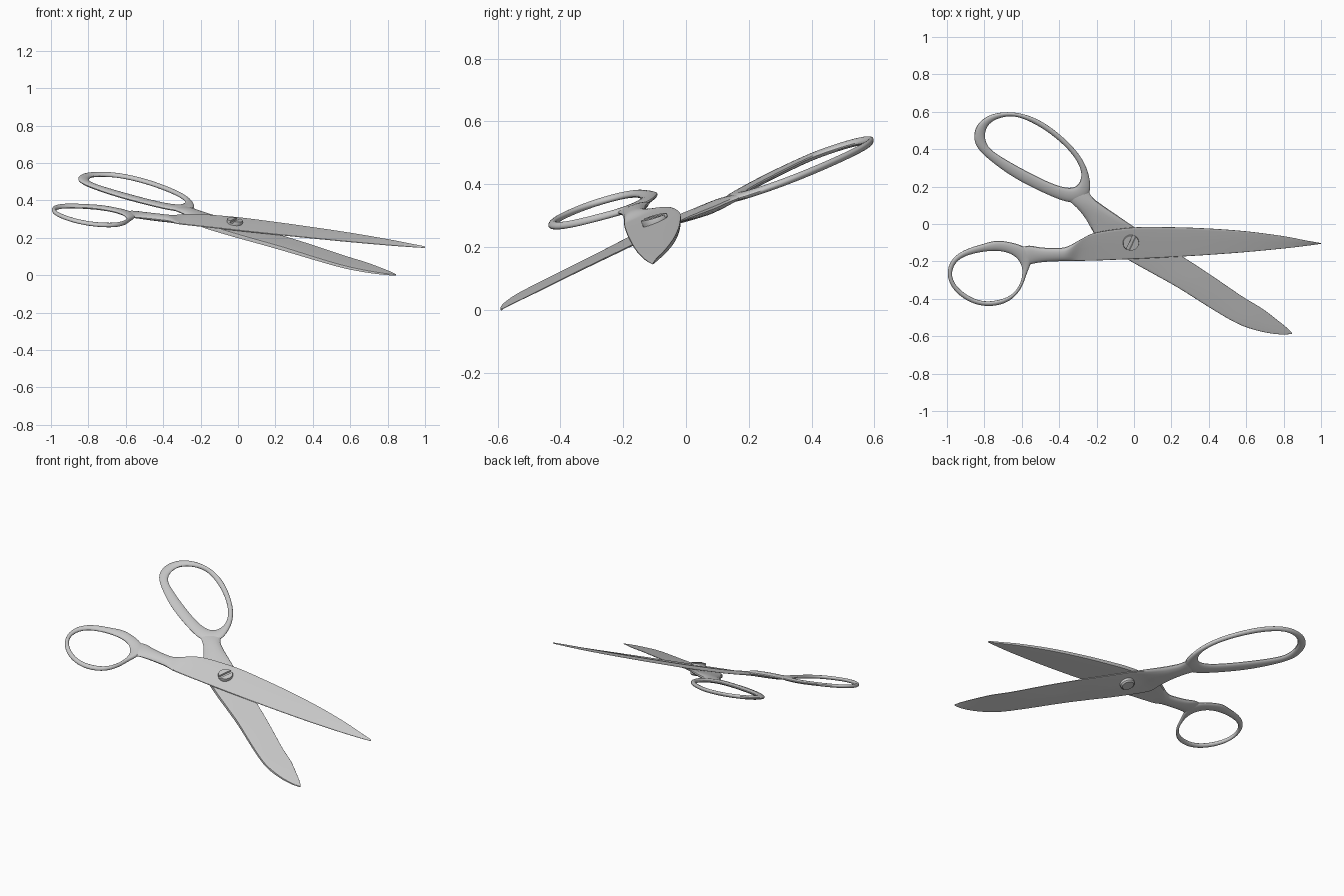
import bpy, bmesh, math
from mathutils import Vector

if "Cube" in bpy.data.objects:
    bpy.data.objects.remove(bpy.data.objects["Cube"])

steel = bpy.data.materials.new("steel_grey")
steel.diffuse_color = (0.58, 0.58, 0.58, 1)
steel.use_nodes = True
steel.node_tree.nodes["Principled BSDF"].inputs["Base Color"].default_value = steel.diffuse_color

# The two halves lie in slightly different tilted planes
def upper_plane(x, y): return 0.305 - 0.124 * x + 0.300 * y
def lower_plane(x, y): return 0.277 - 0.098 * x + 0.330 * y

def smooth_rows(rows, closed, steps=5):
    """Catmull-Rom interpolation of rows of numbers; closed loops are also relaxed."""
    n, out = len(rows), []
    get = lambda i: rows[i % n] if closed else rows[max(0, min(n - 1, i))]
    for i in range(n if closed else n - 1):
        a, b, c, d = (get(i + k) for k in (-1, 0, 1, 2))
        for s in range(steps):
            t = s / steps
            out.append([0.5 * (2 * q + (r - p) * t + (2 * p - 5 * q + 4 * r - u) * t * t
                        + (3 * q - p - 3 * r + u) * t ** 3) for p, q, r, u in zip(a, b, c, d)])
    if not closed:
        return out + [list(rows[-1])]
    for _ in range(12):
        m = len(out)
        out = [[(p + 2 * q + r) / 4 for p, q, r in zip(out[i - 1], out[i], out[(i + 1) % m])]
               for i in range(m)]
    return out

def finish(name, bm, angle=35):
    bmesh.ops.recalc_face_normals(bm, faces=bm.faces)
    me = bpy.data.meshes.new(name)
    bm.to_mesh(me)
    bm.free()
    me.materials.append(steel)
    ob = bpy.data.objects.new(name, me)
    bpy.context.collection.objects.link(ob)
    bpy.ops.object.select_all(action='DESELECT')
    ob.select_set(True)
    bpy.context.view_layer.objects.active = ob
    bpy.ops.object.shade_smooth_by_angle(angle=math.radians(angle))
    return ob

def loft(name, rows, plane, closed, side=1, sides=16):
    """Rows: spine x, y, edge x, y, half thickness, roundness (1 round, 0.2 flat wedge)."""
    bm, rings = bmesh.new(), []
    for x0, y0, x1, y1, t, p in smooth_rows(rows, closed):
        p = max(0.2, min(1, p))
        flat = (1 - p) / 0.8
        ring = []
        for k in range(sides):
            a = 2 * math.pi * k / sides
            c, s = math.cos(a), math.sin(a)
            u = math.copysign(abs(c) ** p, c) if abs(c) > 1e-6 else 0
            h = math.copysign(abs(s) ** p, s) if abs(s) > 1e-6 else 0
            f = (u + 1) / 2
            # outer face thins towards the cutting edge, inner face stays flat
            h = -1 + (h + 1) * (1 - 0.8 * flat * f)
            x, y = x0 + (x1 - x0) * f, y0 + (y1 - y0) * f
            ring.append(bm.verts.new((x, y, plane(x, y) + side * t * h)))
        rings.append(ring)
    n = len(rings)
    for i in range(n if closed else n - 1):
        a, b = rings[i], rings[(i + 1) % n]
        for k in range(sides):
            j = (k + 1) % sides
            bm.faces.new((a[k], a[j], b[j], b[k]))
    if not closed:
        bm.faces.new(rings[0])
        bm.faces.new(rings[-1])
    return finish(name, bm)

# Finger loops: outer x, y, inner x, y
small_loop = [
    (-1.003, -.262, -.98, -.266), (-.973, -.18, -.95, -.195), (-.89, -.13, -.88, -.163),
    (-.805, -.108, -.80, -.146), (-.74, -.086, -.72, -.142), (-.666, -.097, -.655, -.158),
    (-.57, -.123, -.612, -.195), (-.54, -.19, -.596, -.238), (-.573, -.254, -.598, -.285),
    (-.594, -.334, -.617, -.34), (-.65, -.404, -.663, -.388), (-.72, -.434, -.73, -.408),
    (-.80, -.441, -.80, -.417), (-.89, -.415, -.88, -.391), (-.973, -.348, -.953, -.333)]
large_loop = [
    (-.858, .468, -.80, .473), (-.84, .535, -.785, .53), (-.776, .583, -.727, .567),
    (-.693, .60, -.655, .578), (-.60, .592, -.60, .567), (-.50, .555, -.516, .529),
    (-.398, .481, -.42, .4635), (-.307, .393, -.334, .382), (-.254, .307, -.288, .307),
    (-.236, .233, -.278, .25), (-.233, .152, -.302, .202), (-.318, .104, -.345, .191),
    (-.425, .142, -.409, .204), (-.52, .184, -.50, .243), (-.655, .254, -.618, .305),
    (-.767, .338, -.72, .364), (-.84, .405, -.785, .412)]
loft("small_finger_loop", [r + (.0115, 1) for r in small_loop], upper_plane, True)
loft("large_finger_loop", [r + (.0125, 1) for r in large_loop], lower_plane, True)

# Shanks with blades: spine x, y, cutting edge x, y, half thickness, roundness
upper_blade = [
    (-.60, -.125, -.585, -.23, .008, 1), (-.56, -.116, -.54, -.212, .013, 1),
    (-.49, -.126, -.48, -.203, .017, 1), (-.40, -.128, -.40, -.199, .018, 1),
    (-.35, -.118, -.36, -.198, .017, .9), (-.28, -.08, -.30, -.197, .014, .2),
    (-.20, -.045, -.20, -.195, .013, .2), (0, -.018, 0, -.187, .013, .2),
    (.2, -.017, .2, -.177, .012, .2), (.4, -.024, .4, -.165, .011, .2),
    (.6, -.039, .6, -.15, .010, .2), (.8, -.065, .8, -.131, .008, .2),
    (.92, -.088, .92, -.117, .006, .2), (1, -.102, 1, -.106, .004, .2)]
lower_blade = [
    (-.375, .145, -.25, .19, .008, 1), (-.307, .088, -.222, .142, .017, 1),
    (-.26, .03, -.168, .10, .019, 1), (-.222, -.035, -.088, .045, .017, .7),
    (-.184, -.094, .013, -.024, .014, .2), (-.024, -.195, .136, -.10, .013, .2),
    (.11, -.27, .275, -.184, .012, .2), (.243, -.345, .414, -.275, .012, .2),
    (.43, -.4625, .58, -.388, .010, .2), (.564, -.5375, .687, -.453, .009, .2),
    (.68, -.575, .767, -.514, .007, .2), (.778, -.59, .82, -.557, .005, .2),
    (.845, -.588, .845, -.582, .003, .2)]
loft("upper_blade", upper_blade, upper_plane, False, 1)
loft("lower_blade", lower_blade, lower_plane, False, -1)

# Pivot screw: shaft, slotted head made of two half discs, and rivet end
px, py = -.018, -.097
normal = Vector((.124, -.300, 1)).normalized()
turn = normal.to_track_quat('Z', 'Y').to_matrix().to_4x4()
centre = Vector((px, py, upper_plane(px, py)))

def prism(bm, pts, z0, z1, taper=.88):
    """Extruded outline with a chamfered rim."""
    mid = z0 + (z1 - z0) * .65
    mean = sum((Vector(p) for p in pts), Vector((0, 0))) / len(pts)
    layers = []
    for z, k in ((z0, 1), (mid, 1), (z1, taper)):
        layers.append([bm.verts.new((*(mean + (Vector(p) - mean) * k), z)) for p in pts])
    for a, b in zip(layers, layers[1:]):
        for i in range(len(pts)):
            j = (i + 1) % len(pts)
            bm.faces.new((a[i], a[j], b[j], b[i]))
    bm.faces.new(layers[0])
    bm.faces.new(layers[-1])

def disc(r, n=32):
    return [(r * math.cos(2 * math.pi * i / n), r * math.sin(2 * math.pi * i / n)) for i in range(n)]

bm = bmesh.new()
prism(bm, disc(.042), -.01, .009, 1)
# The track rotation spins the disc, so aim the slot along its own projected direction
aim = turn.inverted().to_3x3() @ Vector((.38, .92, 0))
slot = math.atan2(aim.y, aim.x)
for half in (0, math.pi):
    gap = .2
    arc = [gap + (math.pi - 2 * gap) * i / 16 + slot + half for i in range(17)]
    prism(bm, [(.043 * math.cos(a), .043 * math.sin(a)) for a in arc], .008, .019, .94)
prism(bm, disc(.042), -.03, -.053, .8)
prism(bm, disc(.02), -.04, 0, 1)
for v in bm.verts:
    v.co = turn @ v.co + centre
finish("pivot_screw", bm, 25)
